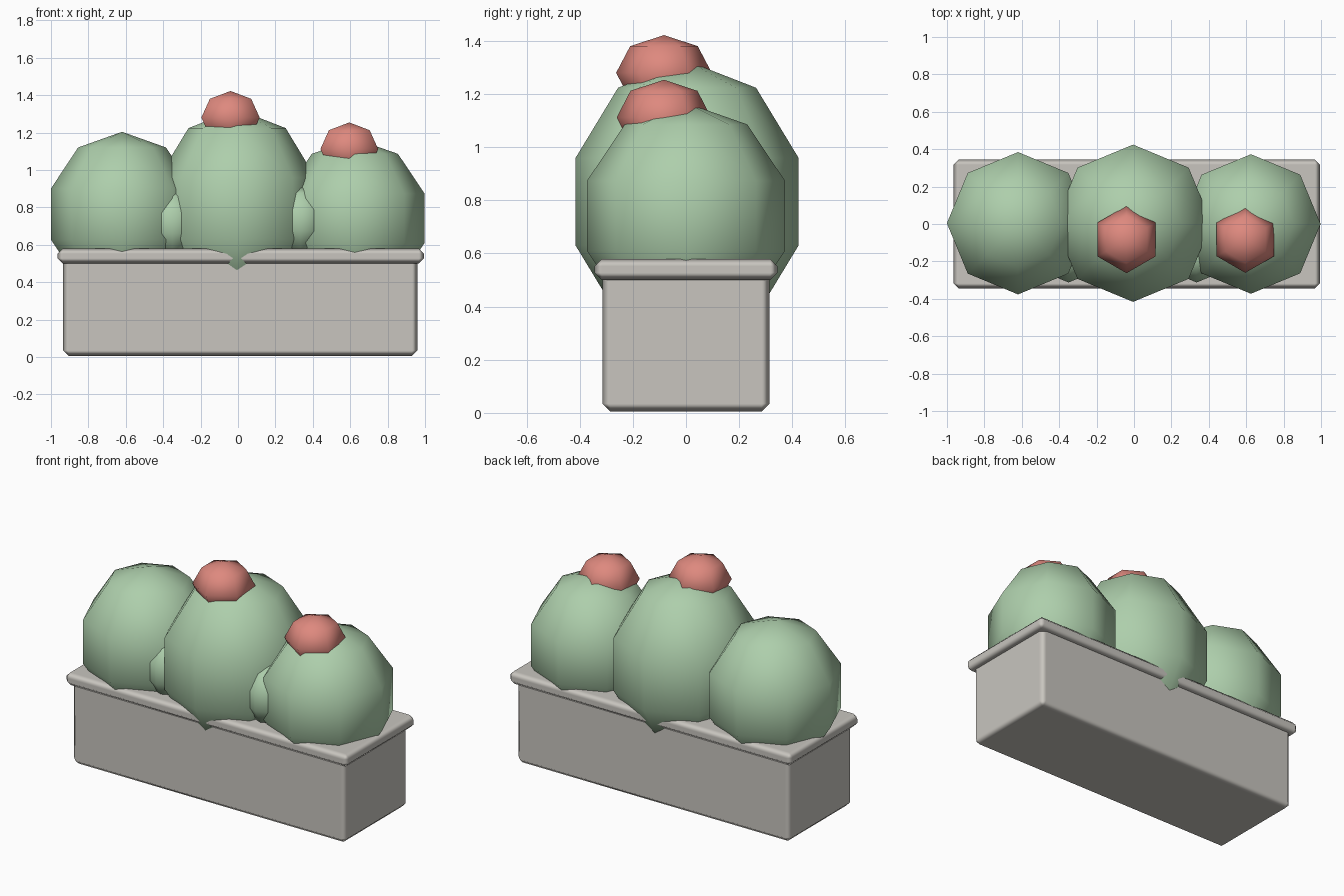
import bpy
import bmesh
from mathutils import Matrix

cube = bpy.data.objects.get("Cube")
if cube:
    bpy.data.objects.remove(cube, do_unlink=True)


def make_material(name, rgb):
    mat = bpy.data.materials.new(name)
    mat.use_nodes = True
    colour = (*rgb, 1.0)
    mat.diffuse_color = colour
    mat.node_tree.nodes["Principled BSDF"].inputs["Base Color"].default_value = colour
    return mat


stone = make_material("pale stone", (0.58, 0.56, 0.52))
leaf = make_material("soft green", (0.42, 0.62, 0.41))
petal = make_material("coral red", (0.73, 0.25, 0.21))


def add_object(name, bm, mat, location):
    mesh = bpy.data.meshes.new(name)
    for face in bm.faces:
        face.smooth = True
    bm.to_mesh(mesh)
    bm.free()
    mesh.materials.append(mat)
    obj = bpy.data.objects.new(name, mesh)
    obj.location = location
    bpy.context.collection.objects.link(obj)
    return obj


def ball(name, location, radius, height, segments, rings, mat):
    """Low-poly sphere stretched to a half height."""
    bm = bmesh.new()
    bmesh.ops.create_uvsphere(bm, u_segments=segments, v_segments=rings, radius=1,
                              matrix=Matrix.Diagonal((radius, radius, height, 1)))
    return add_object(name, bm, mat, location)


def block(name, size, location, bevel):
    """Box with chamfered edges and flat-looking sides."""
    bm = bmesh.new()
    bmesh.ops.create_cube(bm, size=1, matrix=Matrix.Diagonal((*size, 1)))
    obj = add_object(name, bm, stone, location)
    mod = obj.modifiers.new("Bevel", "BEVEL")
    mod.width = bevel
    mod.segments = 1
    mod.harden_normals = True
    return obj


# Planter trough and its overhanging rim
block("planter_box", (1.895, 0.63, 0.53), (0.0125, 0, 0.27), 0.03)
block("planter_rim", (1.96, 0.69, 0.08), (0.015, 0, 0.54), 0.028)

# Three large round plants
ball("left_plant", (0.625, 0, 0.742), 0.392, 0.425, 8, 5, leaf)
ball("middle_plant", (-0.005, 0.004, 0.795), 0.442, 0.53, 8, 5, leaf)
ball("right_plant", (-0.62, 0.004, 0.764), 0.4, 0.44, 8, 5, leaf)

# Small offshoots tucked into the front gaps
ball("left_offshoot", (0.335, -0.17, 0.73), 0.15, 0.18, 8, 5, leaf)
ball("right_offshoot", (-0.35, -0.17, 0.715), 0.15, 0.18, 8, 5, leaf)

# Blossoms on top
ball("middle_blossom", (-0.04, -0.083, 1.28), 0.18, 0.142, 6, 4, petal)
ball("left_blossom", (0.595, -0.083, 1.112), 0.178, 0.142, 6, 4, petal)
